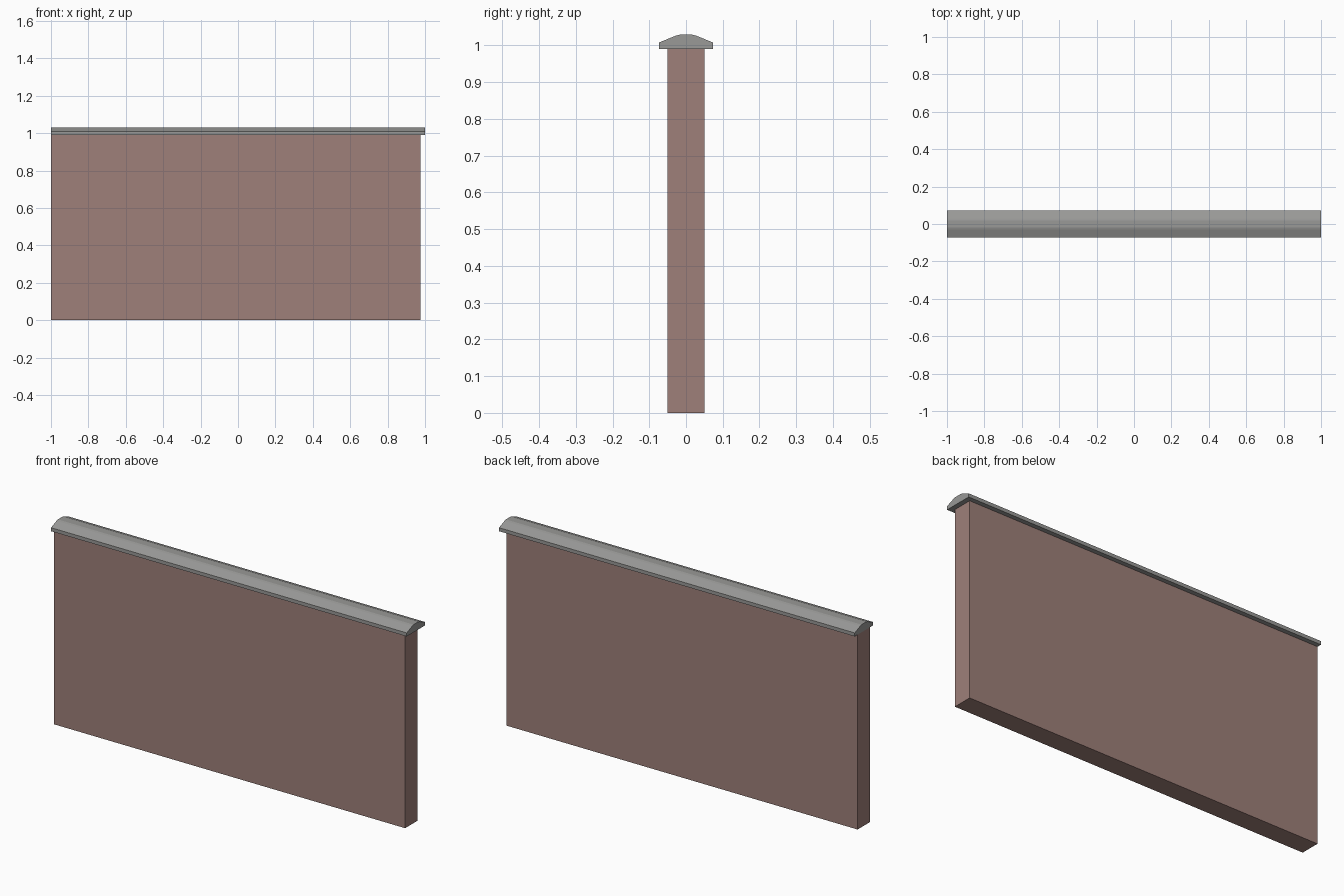
import bpy

if "Cube" in bpy.data.objects:
    bpy.data.objects.remove(bpy.data.objects["Cube"])


def material(name, rgb):
    m = bpy.data.materials.new(name)
    m.diffuse_color = (*rgb, 1.0)
    m.use_nodes = True
    m.node_tree.nodes["Principled BSDF"].inputs["Base Color"].default_value = m.diffuse_color
    return m


def extrude_profile(name, profile, x0, x1, mat):
    """Closed prism: (y, z) profile swept along x."""
    n = len(profile)
    verts = [(x, y, z) for x in (x0, x1) for y, z in profile]
    faces = [(i, (i + 1) % n, n + (i + 1) % n, n + i) for i in range(n)]
    faces = [f[::-1] for f in faces]
    faces += [tuple(range(n)), tuple(range(2 * n - 1, n - 1, -1))]
    me = bpy.data.meshes.new(name)
    me.from_pydata(verts, [], faces)
    me.materials.append(mat)
    bm = bmesh.new()
    bm.from_mesh(me)
    bmesh.ops.recalc_face_normals(bm, faces=bm.faces)
    bm.to_mesh(me)
    bm.free()
    ob = bpy.data.objects.new(name, me)
    bpy.context.collection.objects.link(ob)
    return ob


import bmesh

wall_mat = material("dusty red plaster", (0.342, 0.214, 0.192))
cap_mat = material("grey stone", (0.319, 0.319, 0.310))

# Wall slab, flush with the cap on the left and stopping short on the right
extrude_profile("wall", [(-0.05, 0), (0.05, 0), (0.05, 0.99), (-0.05, 0.99)],
                -1.0, 0.975, wall_mat)

# Coping cap: vertical lip, straight slope, softly rounded ridge (mirrored)
half = [(0.073, 0.99), (0.073, 1.008), (0.029, 1.026), (0.018, 1.029)]
extrude_profile("coping_cap", half + [(-y, z) for y, z in reversed(half)],
                -1.0, 1.0, cap_mat)
